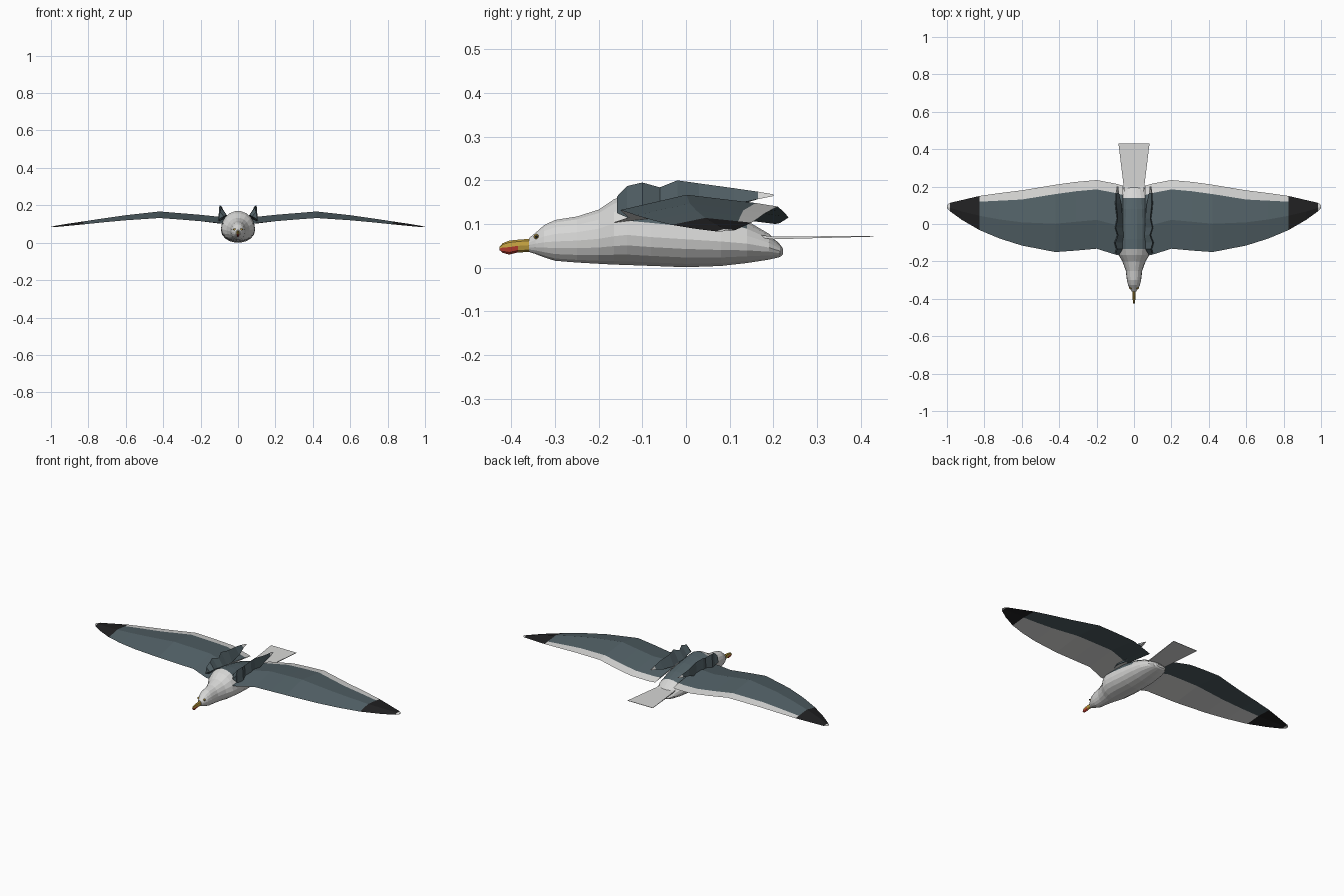
import bpy, bmesh, math


def material(name, rgb):
    m = bpy.data.materials.new(name)
    m.diffuse_color = (*rgb, 1)
    return m


WHITE = material("white feathers", (0.68, 0.68, 0.67))
GREY = material("slate grey feathers", (0.085, 0.12, 0.135))
BLACK = material("black wing tip", (0.015, 0.015, 0.016))
YELLOW = material("yellow beak", (0.52, 0.34, 0.05))
RED = material("red beak spot", (0.5, 0.05, 0.03))


def loft(name, rings, mats, rule=None):
    """Skin closed rings of equal length, cap the ends, colour faces by rule(center, segment)."""
    bm = bmesh.new()
    rows = [[bm.verts.new(p) for p in r] for r in rings]
    n = len(rows[0])
    for a, b in zip(rows, rows[1:]):
        for i in range(n):
            j = (i + 1) % n
            f = bm.faces.new((a[i], a[j], b[j], b[i]))
            if rule:
                f.material_index = rule(f.calc_center_median(), i)
    for r in (rows[0], rows[-1]):
        f = bm.faces.new(r)
        if rule:
            f.material_index = rule(f.calc_center_median(), 2)
    bmesh.ops.recalc_face_normals(bm, faces=bm.faces)
    me = bpy.data.meshes.new(name)
    bm.to_mesh(me)
    bm.free()
    for m in mats:
        me.materials.append(m)
    ob = bpy.data.objects.new(name, me)
    bpy.context.collection.objects.link(ob)
    return ob


def oval(y, hw, bottom, mid, top, n=18):
    pts = []
    for i in range(n):
        a = 2 * math.pi * i / n
        s = math.sin(a)
        pts.append((hw * math.cos(a), y, mid + s * ((top - mid) if s > 0 else (mid - bottom))))
    return pts


# body: y, half width, bottom, middle, top
BODY = [(-0.36, 0.012, 0.036, 0.052, 0.068), (-0.345, 0.022, 0.031, 0.055, 0.08),
        (-0.325, 0.032, 0.023, 0.058, 0.098), (-0.30, 0.038, 0.015, 0.06, 0.11),
        (-0.25, 0.044, 0.011, 0.062, 0.118), (-0.20, 0.062, 0.008, 0.066, 0.134),
        (-0.165, 0.083, 0.006, 0.072, 0.158), (-0.135, 0.09, 0.005, 0.075, 0.17),
        (-0.08, 0.092, 0.003, 0.07, 0.165), (0.0, 0.09, 0.0, 0.065, 0.152),
        (0.08, 0.086, 0.003, 0.06, 0.132), (0.14, 0.078, 0.01, 0.055, 0.108),
        (0.19, 0.06, 0.018, 0.046, 0.078), (0.215, 0.042, 0.024, 0.038, 0.054),
        (0.222, 0.025, 0.03, 0.038, 0.044)]
loft("body", [oval(*r) for r in BODY], [WHITE, GREY],
     lambda c, i: int(-0.135 < c.y < 0.14 and c.z > 0.098))

# beak: yellow with a red patch under the hooked end
BEAK = [(-0.345, 0.01, 0.036, 0.052, 0.067), (-0.385, 0.008, 0.035, 0.05, 0.064),
        (-0.405, 0.007, 0.03, 0.047, 0.062), (-0.42, 0.005, 0.034, 0.046, 0.056),
        (-0.427, 0.002, 0.04, 0.044, 0.048)]
loft("beak", [oval(*r, n=8) for r in BEAK], [YELLOW, RED],
     lambda c, i: int(c.y < -0.385 and c.z < 0.047))

# tail fan
loft("tail", [[(-w, y, z - t), (w, y, z - t), (w, y, z + t), (-w, y, z + t)]
              for y, w, z, t in ((0.12, 0.043, 0.078, 0.003), (0.2, 0.055, 0.068, 0.003),
                                 (0.43, 0.083, 0.072, 0.001))], [WHITE])

# wing stations: x, leading y, trailing y, leading z, ridge z, trailing z
WING = [(0.06, -0.165, 0.205, 0.102, 0.135, 0.10), (0.095, -0.165, 0.215, 0.104, 0.138, 0.102),
        (0.2, -0.132, 0.235, 0.115, 0.149, 0.115), (0.31, -0.142, 0.225, 0.124, 0.158, 0.127),
        (0.42, -0.15, 0.21, 0.132, 0.167, 0.14), (0.6, -0.115, 0.18, 0.12, 0.147, 0.124),
        (0.72, -0.077, 0.165, 0.109, 0.13, 0.113), (0.825, -0.033, 0.15, 0.098, 0.114, 0.103),
        (0.92, 0.022, 0.128, 0.089, 0.1, 0.093), (0.985, 0.069, 0.113, 0.083, 0.089, 0.086),
        (1.0, 0.084, 0.1, 0.083, 0.086, 0.084)]


def wing_section(s, x, yl, yt, zl, zr, zt):
    c = yt - yl
    yb = yt - 0.05 * min(1, c / 0.3)
    zb = zt + (zr - zt) * 0.3
    return [(s * x, yl, zl), (s * x, yl + 0.42 * c, zr), (s * x, yb, zb),
            (s * x, yt, zt), (s * x, yl + 0.5 * c, zr - 0.012 * min(1, c / 0.3))]


def wing_colour(c, i):
    if abs(c.x) > 0.985:
        return 0
    if abs(c.x) > 0.825:
        return 2
    return 0 if i in (2, 4) else 1


# raised feather fold at each shoulder: y, inner x, inner z, peak x, peak z, outer z
FOLD = [(-0.158, 0.075, 0.14, 0.097, 0.163, 0.125), (-0.135, 0.062, 0.15, 0.09, 0.187, 0.115),
        (-0.1, 0.062, 0.145, 0.1, 0.195, 0.115), (-0.06, 0.055, 0.14, 0.085, 0.184, 0.115),
        (-0.02, 0.06, 0.135, 0.098, 0.2, 0.115), (0.03, 0.06, 0.13, 0.087, 0.193, 0.115),
        (0.11, 0.068, 0.14, 0.095, 0.182, 0.145), (0.165, 0.08, 0.157, 0.092, 0.174, 0.157),
        (0.2, 0.084, 0.164, 0.087, 0.168, 0.164)]

for side, s in (("left", -1), ("right", 1)):
    loft(side + "_wing", [wing_section(s, *w) for w in WING], [WHITE, GREY, BLACK], wing_colour)
    loft(side + "_shoulder_fold",
         [[(s * xi, y, zi), (s * xp, y, zp), (s * (xp + 0.006), y, zo)]
          for y, xi, zi, xp, zp, zo in FOLD], [GREY, WHITE], lambda c, i: int(c.y > 0.165))
    # eye: yellow bead with a dark pupil
    for name, r, x, m in (("eye", 0.006, 0.019, YELLOW), ("pupil", 0.0035, 0.0235, BLACK)):
        bpy.ops.mesh.primitive_uv_sphere_add(segments=10, ring_count=6, radius=r,
                                             location=(s * x, -0.343, 0.071))
        ob = bpy.context.object
        ob.name = side + "_" + name
        ob.data.materials.append(m)
